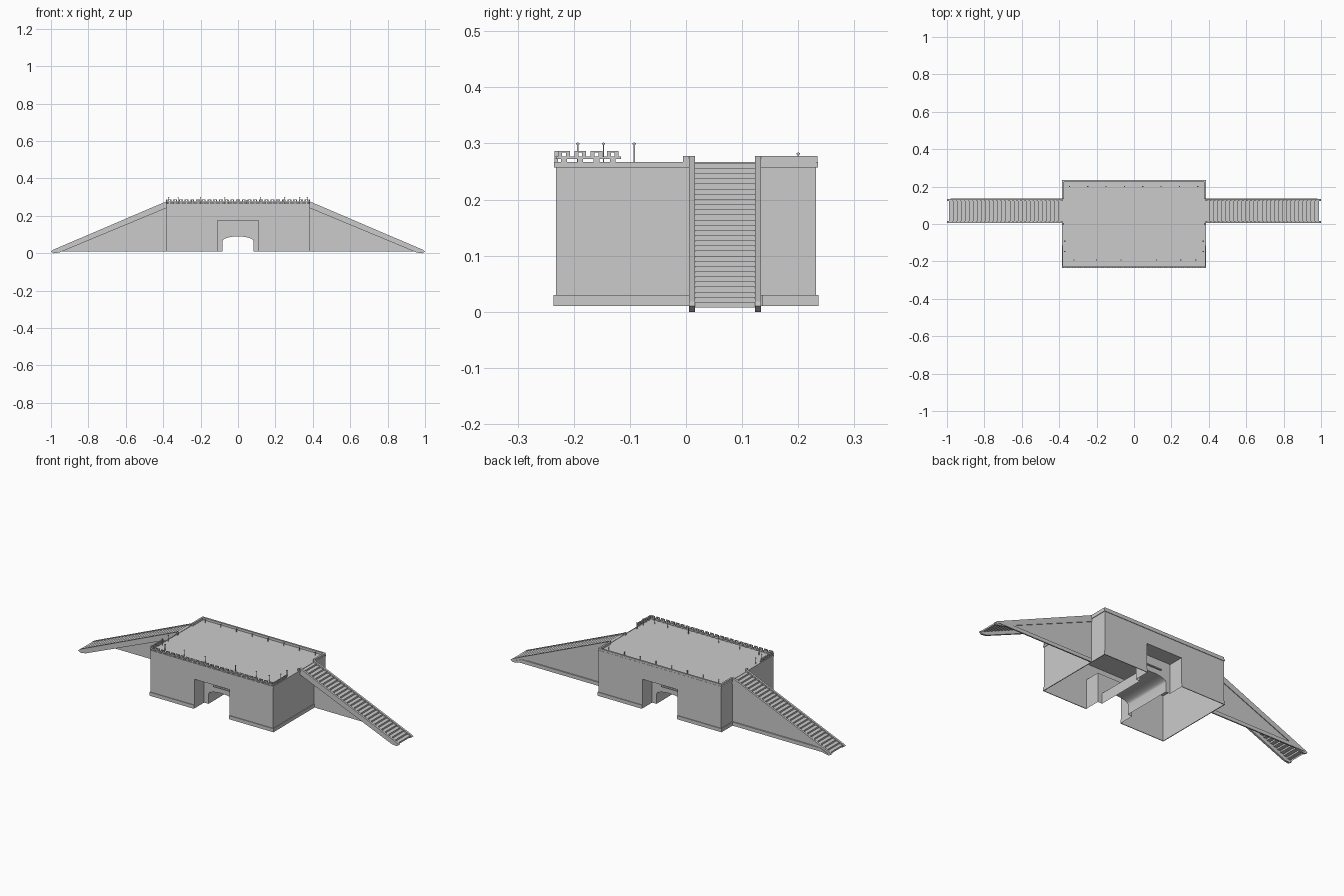
import bpy, bmesh, math

if "Cube" in bpy.data.objects:
    bpy.data.objects.remove(bpy.data.objects["Cube"])

W, D, Z0, Z1 = 0.382, 0.232, 0.01, 0.265   # half width, half depth, base and roof heights
RX, RZ, RY = 0.11, 0.175, 0.145            # entrance recess half width, height, back plane


def finish(name, bm):
    bmesh.ops.remove_doubles(bm, verts=bm.verts, dist=1e-5)
    bmesh.ops.recalc_face_normals(bm, faces=bm.faces)
    me = bpy.data.meshes.new(name)
    bm.to_mesh(me)
    bm.free()
    ob = bpy.data.objects.new(name, me)
    bpy.context.collection.objects.link(ob)
    return ob


def box(bm, x0, x1, y0, y1, z0, z1):
    r = bmesh.ops.create_cube(bm, size=1)
    for v in r['verts']:
        v.co = ((x0 + x1) / 2 + v.co.x * (x1 - x0),
                (y0 + y1) / 2 + v.co.y * (y1 - y0),
                (z0 + z1) / 2 + v.co.z * (z1 - z0))


def panel(bm, pts, y):
    bm.faces.new([bm.verts.new((x, y, z)) for x, z in pts])


def sheet(bm, pts, y0, y1):
    a = [bm.verts.new((x, y0, z)) for x, z in pts]
    b = [bm.verts.new((x, y1, z)) for x, z in pts]
    for i in range(len(pts) - 1):
        bm.faces.new((a[i], a[i + 1], b[i + 1], b[i]))


def prism(bm, pts, y0, y1):
    panel(bm, pts, y0)
    panel(bm, pts, y1)
    sheet(bm, pts + pts[:1], y0, y1)


# Arch outline shared by the recess wall and the tunnel
arch = [(-0.083, Z0)] + [(-0.083 * math.cos(math.pi * i / 16),
        0.065 + 0.025 * math.sin(math.pi * i / 16)) for i in range(17)] + [(0.083, Z0)]
recess = [(-RX, Z0), (-RX, RZ), (RX, RZ), (RX, Z0)]

# Hollow main block: walls, roof deck, recesses
bm = bmesh.new()
sheet(bm, [(-W, Z0), (-W, Z1), (W, Z1), (W, Z0)], -D, D)
for s in (-1, 1):
    panel(bm, [(-W, Z0)] + recess + [(W, Z0), (W, Z1), (-W, Z1)], s * D)
    sheet(bm, recess, s * D, s * RY)
    panel(bm, [(-RX, Z0)] + arch + [(RX, Z0), (RX, RZ), (-RX, RZ)], s * RY)
finish("main_block", bm)

# Vaulted tunnel
bm = bmesh.new()
sheet(bm, arch, -RY, RY)
tunnel = finish("tunnel_vault", bm)
bpy.context.view_layer.objects.active = tunnel
tunnel.select_set(True)
bpy.ops.object.shade_smooth_by_angle(angle=math.radians(30))

# Small ledges above the arches
bm = bmesh.new()
for s in (-1, 1):
    y = sorted((s * RY, s * (RY + 0.008)))
    box(bm, -0.05, 0.05, y[0], y[1], 0.118, 0.124)
finish("arch_ledges", bm)

# Plinth band around the foot
bm = bmesh.new()
for s in (-1, 1):
    for t in (-1, 1):
        x = sorted((t * RX, t * (W + 0.004)))
        y = sorted((s * D, s * (D + 0.004)))
        box(bm, x[0], x[1], y[0], y[1], Z0, 0.03)
    x = sorted((s * W, s * (W + 0.004)))
    box(bm, x[0], x[1], -D, D, Z0, 0.03)
finish("plinth_band", bm)

# Cornice band around the roof
bm = bmesh.new()
for s in (-1, 1):
    y = sorted((s * D, s * (D + 0.003)))
    box(bm, -W - 0.003, W + 0.003, y[0], y[1], 0.257, 0.267)
    x = sorted((s * W, s * (W + 0.003)))
    box(bm, x[0], x[1], -D, D, 0.257, 0.267)
finish("cornice_band", bm)

# Low plain parapet around the rear
bm = bmesh.new()
box(bm, -W, W, D - 0.008, D + 0.002, Z1, 0.278)
for s in (-1, 1):
    x = sorted((s * (W - 0.008), s * (W + 0.002)))
    box(bm, x[0], x[1], 0.133, D, Z1, 0.278)
    box(bm, x[0], x[1], -0.005, 0.005, Z1, 0.278)
finish("rear_parapet", bm)


# Pierced battlements along the front and the front parts of the sides
def battlement(bm, n, length, place):
    pitch = length / n

    def bar(u0, u1, z0, z1):
        place(bm, u0, u1, z0, z1)
    bar(0, length, 0.272, 0.277)
    for i in range(n):
        c = (i + 0.5) * pitch
        bar(c - 0.005, c + 0.005, Z1, 0.272)
        bar(c - 0.0105, c - 0.0035, 0.277, 0.284)
        bar(c + 0.0035, c + 0.0105, 0.277, 0.284)
        bar(c - 0.0105, c + 0.0105, 0.284, 0.287)


bm = bmesh.new()
battlement(bm, 25, 2 * W, lambda b, u0, u1, z0, z1:
           box(b, u0 - W, u1 - W, -D - 0.002, -D + 0.004, z0, z1))
for s in (-1, 1):
    battlement(bm, 4, 0.116, lambda b, u0, u1, z0, z1, s=s:
               box(b, s * W - 0.003, s * W + 0.003, u0 - D, u1 - D, z0, z1))
finish("front_battlements", bm)

# Slim roof posts
bm = bmesh.new()
posts = [(-0.345 + i * 0.098, 0.2, 0.284) for i in range(8)]
posts += [(x, -0.193, 0.302) for x in (-0.32, -0.2, -0.07, 0.12, 0.25, 0.33)]
posts += [(s * 0.37, y, 0.302) for s in (-1, 1) for y in (-0.147, -0.092)]
for x, y, top in posts:
    box(bm, x - 0.0012, x + 0.0012, y - 0.0012, y + 0.0012, Z1, top)
    box(bm, x - 0.003, x + 0.003, y - 0.003, y + 0.003, top - 0.004, top - 0.001)
finish("roof_posts", bm)

# Side staircases, mirrored left and right
N = 28
for s, side in ((-1, "left"), (1, "right")):
    def flip(pts):
        return [(s * x, z) for x, z in pts]
    run, rise = (0.99 - W) / N, (Z1 - 0.008) / N
    steps = []
    for i in range(N):
        x, z = W + i * run, Z1 - i * rise
        steps += [(x, z), (x + run, z)]
    steps.append((0.99, 0.008))
    bm = bmesh.new()
    sheet(bm, flip(steps), 0.016, 0.123)
    finish(side + "_steps", bm)

    # Sloping stringers either side of the steps
    bm = bmesh.new()
    rail = flip([(W, 0.278), (0.99, 0.018), (1.0, 0.010), (0.985, 0.0), (0.955, 0.004), (W, 0.242)])
    prism(bm, rail, 0.005, 0.016)
    prism(bm, rail, 0.123, 0.134)
    finish(side + "_stringers", bm)

    # Triangular support wall with its plinth along the rear edge
    bm = bmesh.new()
    panel(bm, flip([(W, Z0), (W, 0.25), (0.96, Z0)]), 0.13)
    prism(bm, flip([(W, Z0), (W, 0.03), (0.93, 0.03), (0.98, Z0)]), 0.13, 0.137)
    finish(side + "_support_wall", bm)
